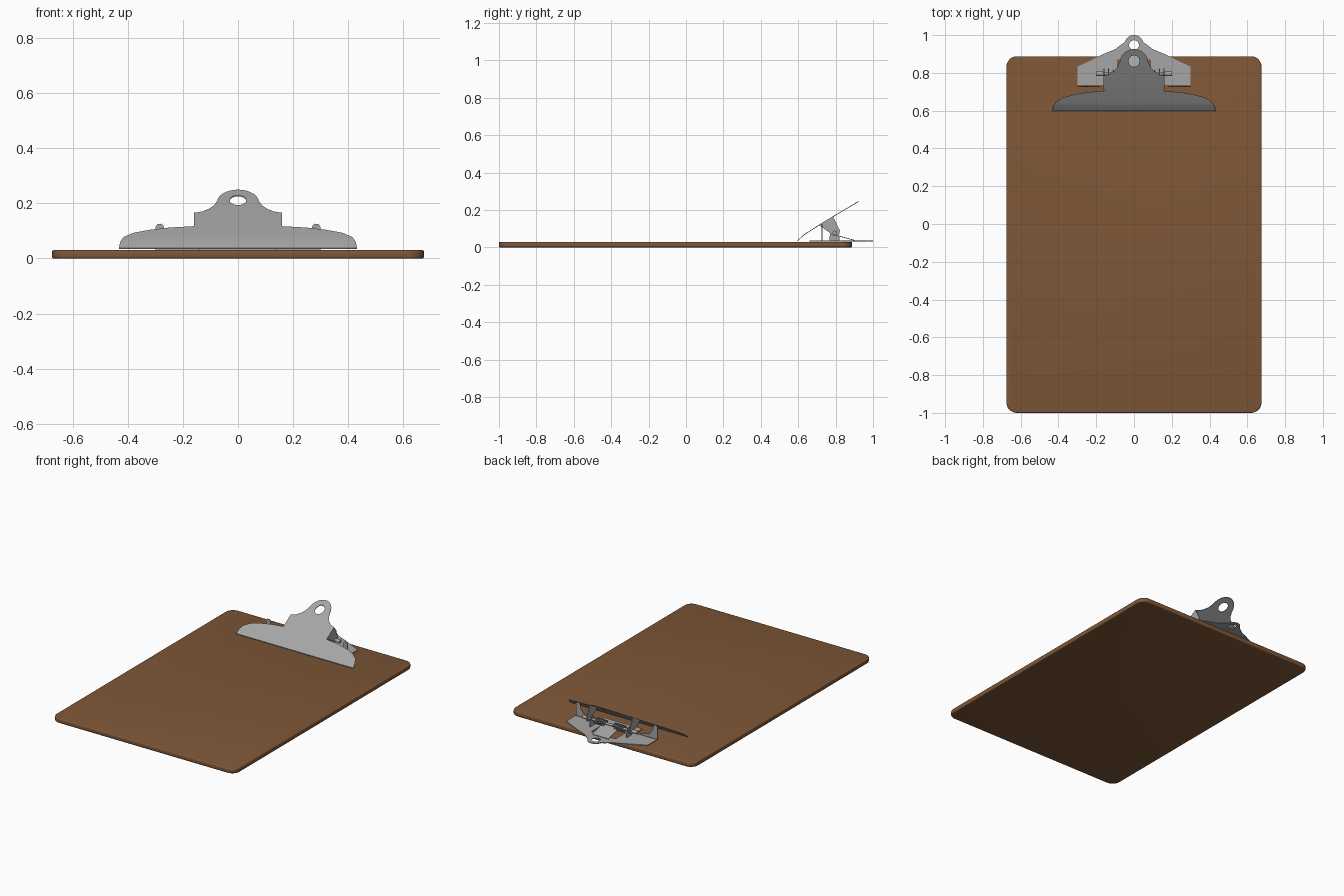
import bpy, bmesh, math
from mathutils import Matrix, Vector

if "Cube" in bpy.data.objects:
    bpy.data.objects.remove(bpy.data.objects["Cube"])


def material(name, rgb):
    m = bpy.data.materials.new(name)
    m.diffuse_color = (*rgb, 1)
    m.use_nodes = True
    m.node_tree.nodes["Principled BSDF"].inputs["Base Color"].default_value = m.diffuse_color
    return m


BROWN = material("brown hardboard", (0.21, 0.095, 0.038))
STEEL = material("grey steel", (0.38, 0.38, 0.385))


def finish(ob, mat, angle=35):
    ob.data.materials.clear()
    ob.data.materials.append(mat)
    bpy.ops.object.select_all(action='DESELECT')
    ob.select_set(True)
    bpy.context.view_layer.objects.active = ob
    if ob.type != 'MESH':
        bpy.ops.object.convert(target='MESH')
        ob = bpy.context.object
    bpy.ops.object.shade_smooth_by_angle(angle=math.radians(angle))
    return ob


def circle(cx, cy, r, n=24, a0=0, a1=360):
    k = n if a1 - a0 == 360 else n - 1
    return [(cx + r * math.cos(math.radians(a0 + (a1 - a0) * i / k)),
             cy + r * math.sin(math.radians(a0 + (a1 - a0) * i / k))) for i in range(n)]


def mirrored(half):
    return half + [(-x, y) for x, y in reversed(half) if abs(x) > 1e-4]


def plate(name, loops, thick, matrix=Matrix()):
    """Flat sheet: first loop is the outline, the others are holes."""
    cu = bpy.data.curves.new(name, 'CURVE')
    cu.dimensions = '2D'
    cu.fill_mode = 'BOTH'
    cu.extrude = thick / 2
    for loop in loops:
        sp = cu.splines.new('POLY')
        sp.points.add(len(loop) - 1)
        for p, (x, y) in zip(sp.points, loop):
            p.co = (x, y, 0, 1)
        sp.use_cyclic_u = True
    ob = bpy.data.objects.new(name, cu)
    bpy.context.collection.objects.link(ob)
    ob = finish(ob, STEEL)
    ob.data.transform(matrix)
    return ob


def wire(name, pts, r):
    cu = bpy.data.curves.new(name, 'CURVE')
    cu.dimensions = '3D'
    cu.bevel_depth = r
    cu.bevel_resolution = 2
    cu.use_fill_caps = True
    sp = cu.splines.new('POLY')
    sp.points.add(len(pts) - 1)
    for p, c in zip(sp.points, pts):
        p.co = (*c, 1)
    ob = bpy.data.objects.new(name, cu)
    bpy.context.collection.objects.link(ob)
    return finish(ob, STEEL, 60)


def upright_x(x):   # sheet drawn in (y, z), standing at x
    return Matrix(((0, 0, 1, x), (1, 0, 0, 0), (0, 1, 0, 0), (0, 0, 0, 1)))


def upright_y(y):   # sheet drawn in (x, z), standing at y
    return Matrix(((1, 0, 0, 0), (0, 0, -1, y), (0, 1, 0, 0), (0, 0, 0, 1)))


# board with rounded corners and softened rims
bm = bmesh.new()
bmesh.ops.create_cube(bm, size=1, matrix=Matrix.Translation((0, -0.056, 0.015)) @ Matrix.Diagonal((1.35, 1.888, 0.03, 1)))
bmesh.ops.bevel(bm, geom=[e for e in bm.edges if abs(e.verts[0].co.z - e.verts[1].co.z) > 0.01],
                offset=0.055, segments=8, profile=0.5, affect='EDGES')
rims = [e for e in bm.edges if abs(e.verts[0].co.z - e.verts[1].co.z) < 0.001]
bmesh.ops.bevel(bm, geom=rims, offset=0.006, segments=3, profile=0.5, affect='EDGES')
me = bpy.data.meshes.new("board")
bm.to_mesh(me)
bm.free()
board = bpy.data.objects.new("board", me)
bpy.context.collection.objects.link(board)
finish(board, BROWN)

# flat base plate with hanging tab and window
base = mirrored([(0.14, 0.66), (0.14, 0.735), (0.30, 0.735), (0.30, 0.832), (0.15, 0.905), (0.10, 0.925),
                 (0.068, 0.95)] + circle(0, 0.95, 0.05, 9, 15, 90))
window = [(-0.09, 0.76), (0.09, 0.76), (0.09, 0.87), (-0.09, 0.87)]
plate("base_plate", [base, circle(0, 0.947, 0.026), window], 0.005, Matrix.Translation((0, 0, 0.0335)))

# sprung tongue rising out of the window
tongue = plate("spring_tongue", [[(-0.06, 0.78), (0.06, 0.78), (0.06, 0.90), (-0.06, 0.90)]], 0.004)
for v in tongue.data.vertices:
    v.co.z += 0.038 + (0.90 - v.co.y) * 0.28

# clamp lever, bent along its height
BEND = [(0.595, 0.035), (0.63, 0.066), (0.72, 0.125), (0.93, 0.25)]


def lift(y):
    for (y0, z0), (y1, z1) in zip(BEND, BEND[1:]):
        if y <= y1 or y1 == BEND[-1][0]:
            return z0 + (z1 - z0) * (y - y0) / (y1 - y0)


outline = mirrored([(0.432, 0.597), (0.428, 0.62), (0.415, 0.645), (0.38, 0.668), (0.32, 0.685), (0.25, 0.697),
                    (0.16, 0.705), (0.16, 0.785), (0.13, 0.793), (0.105, 0.81), (0.088, 0.83)]
                   + circle(0, 0.85, 0.076, 12, 5, 90))
lever = plate("clamp_lever", [outline, circle(0, 0.862, 0.03)], 0.004)
bm = bmesh.new()
bm.from_mesh(lever.data)
for y, _ in BEND[1:3]:
    bmesh.ops.bisect_plane(bm, geom=bm.verts[:] + bm.edges[:] + bm.faces[:],
                           plane_co=Vector((0, y, 0)), plane_no=Vector((0, 1, 0)))
for v in bm.verts:
    v.co.z += lift(v.co.y)
bm.to_mesh(lever.data)
bm.free()

# paired parts on each side
PY, PZ = 0.795, 0.078
for s, side in ((-1, "left"), (1, "right")):
    plate("lever_cheek_" + side, [[(0.712, 0.118), (0.787, 0.164), (0.81, 0.115), (0.823, 0.09),
                                   (0.818, 0.065), (0.79, 0.06), (0.765, 0.08)]], 0.005, upright_x(s * 0.158))
    plate("pivot_bracket_" + side, [[(0.768, 0.034), (0.82, 0.034), (0.82, 0.06)]
                                    + circle(PY, PZ, 0.02, 9, 0, 180) + [(0.768, 0.06)]], 0.005, upright_x(s * 0.135))
    plate("front_ear_" + side, [[(s * x, z) for x, z in ((0.30, 0.034), (0.30, 0.115), (0.292, 0.124), (0.278, 0.126),
                                 (0.27, 0.118), (0.265, 0.09), (0.24, 0.055), (0.18, 0.045), (0.18, 0.034))]],
          0.005, upright_y(0.727))
    wire("spring_" + side, [(s * (0.03 + 0.08 * i / 72), PY + 0.018 * math.cos(i * math.pi / 6),
                             PZ + 0.018 * math.sin(i * math.pi / 6)) for i in range(73)], 0.004)
    wire("pin_head_" + side, [(s * 0.165, PY, PZ), (s * 0.2, PY, PZ)], 0.012)

# pivot rod through brackets
wire("pivot_rod", [(-0.19, PY, PZ), (0.19, PY, PZ)], 0.008)
